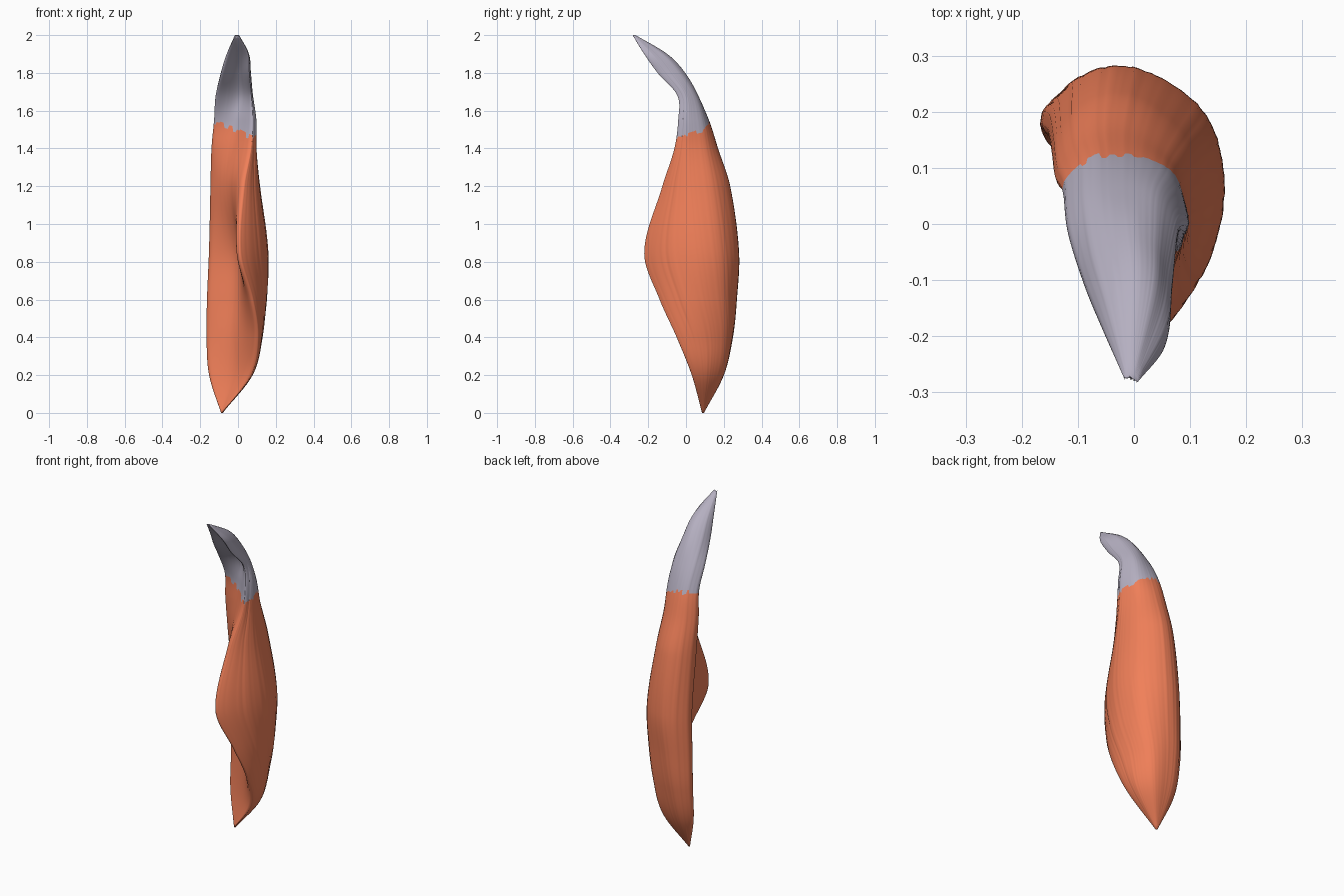
import bpy, bmesh, random
from mathutils import Vector

if "Cube" in bpy.data.objects:
    bpy.data.objects.remove(bpy.data.objects["Cube"])

random.seed(4)
COLS = 128

# Cross-sections: height, then x,y of left edge, back, right, front flap, and hollow depth
SECTIONS = [
    (0, -.09, .09, -.085, .095, -.08, .09, -.085, .085, .2),
    (.2, -.15, .14, -.06, .2, .068, .125, .06, .03, .15),
    (.4, -.163, .165, -.04, .247, .115, .13, .095, -.05, .22),
    (.6, -.16, .165, -.02, .267, .15, .09, .065, -.137, .42),
    (.85, -.15, .155, 0, .278, .16, .05, -.003, -.215, .5),
    (1.2, -.144, .11, -.01, .232, .116, .02, .02, -.123, .12),
    (1.4, -.138, .075, -.02, .168, .097, .015, .06, -.06, .1),
    (1.55, -.124, .05, -.02, .12, .095, .015, .07, -.04, .25),
    (1.68, -.114, -.02, -.02, .064, .076, .005, .065, -.045, .6),
    (1.8, -.084, -.115, -.015, -.005, .06, -.07, .055, -.15, .6),
    (1.9, -.054, -.19, -.005, -.1, .047, -.15, .05, -.222, .4),
    (2, -.016, -.278, -.008, -.268, .004, -.272, .005, -.283, .2),
]


def spline(a, b, c, d, t):
    return 0.5 * (2*b + (c - a)*t + (2*a - 5*b + 4*c - d)*t*t + (3*b - a - 3*c + d)*t**3)


def bulge(a, b, amount):
    """Midpoint of a-b pushed outward (the outline runs clockwise)."""
    d = b - a
    return (a + b) / 2 + Vector((-d.y, d.x)) * amount


def section_at(z):
    """Control points of the closed cross-section at height z."""
    last = len(SECTIONS) - 1
    i = 0
    while i < last - 1 and SECTIONS[i + 1][0] < z:
        i += 1
    s = [SECTIONS[max(0, min(last, i + k))] for k in (-1, 0, 1, 2)]
    span = s[2][0] - s[1][0]
    t = (z - s[1][0]) / span
    out = []
    for a, b, c, d in list(zip(*s))[1:]:
        # Slopes follow the uneven station spacing
        m0 = (c - a) / (s[2][0] - s[0][0]) * span
        m1 = (d - b) / (s[3][0] - s[1][0]) * span
        out.append(spline(c - 2*m0, b, c, b + 2*m1, t))
    left, back, right, flap = (Vector(out[k:k + 2]) for k in range(0, 8, 2))
    hollow = ((left + flap) / 2).lerp((back + right) / 2, out[8])
    return [left, bulge(left, back, .24), back, bulge(back, right, .2),
            right, bulge(right, flap, .13), flap, hollow]


# Fine lengthwise fibre ridges
fibres = [random.uniform(-.007, .007) for _ in range(COLS)]


def surface(col, z):
    pts = section_at(z)
    n = len(pts)
    u = col / COLS * n
    i = int(u)
    p = spline(*(pts[(i + k) % n] for k in (-1, 0, 1, 2)), u - i)
    centre = sum(pts, Vector((0, 0))) / n
    p = centre + (p - centre) * (1 + fibres[col])
    return Vector((p.x, p.y, z))


def loft(name, low, high, rows, colour):
    """Tube between two ring-shaped height limits, capped at the muscle's outer ends."""
    bm = bmesh.new()
    grid = [[bm.verts.new(surface(c, low[c] + (high[c] - low[c]) * r / rows))
             for c in range(COLS)] for r in range(rows + 1)]
    # Columns run clockwise, so reversed quads face outward
    for r in range(rows):
        for c in range(COLS):
            n = (c + 1) % COLS
            bm.faces.new((grid[r][n], grid[r][c], grid[r + 1][c], grid[r + 1][n]))
    if low[0] == 0:
        bm.faces.new(grid[0])
    if high[0] > 1.9:
        bm.faces.new(grid[-1][::-1])
    mesh = bpy.data.meshes.new(name)
    bm.to_mesh(mesh)
    bm.free()
    for poly in mesh.polygons:
        poly.use_smooth = True
    mat = bpy.data.materials.new(name + "_colour")
    mat.diffuse_color = colour
    mat.use_nodes = True
    mat.node_tree.nodes["Principled BSDF"].inputs["Base Color"].default_value = mat.diffuse_color
    mesh.materials.append(mat)
    obj = bpy.data.objects.new(name, mesh)
    bpy.context.collection.objects.link(obj)
    return obj


# Ragged seam where the muscle turns into tendon
seam = []
jag = 0
for c in range(COLS):
    p = surface(c, 1.5)
    if c % 3 == 0:
        jag = random.uniform(-.015, .015)
    seam.append(1.505 + 0.3 * (p.y - .05) - 0.25 * p.x + jag)

# Frayed upper end of the tendon
top = [2.0 - random.uniform(0, .006) for _ in range(COLS)]
top[0] = 2.0

loft("muscle_belly", [0.0] * COLS, seam, 80, (0.88, 0.215, 0.10, 1))
loft("tendon", seam, top, 36, (0.46, 0.43, 0.53, 1))
